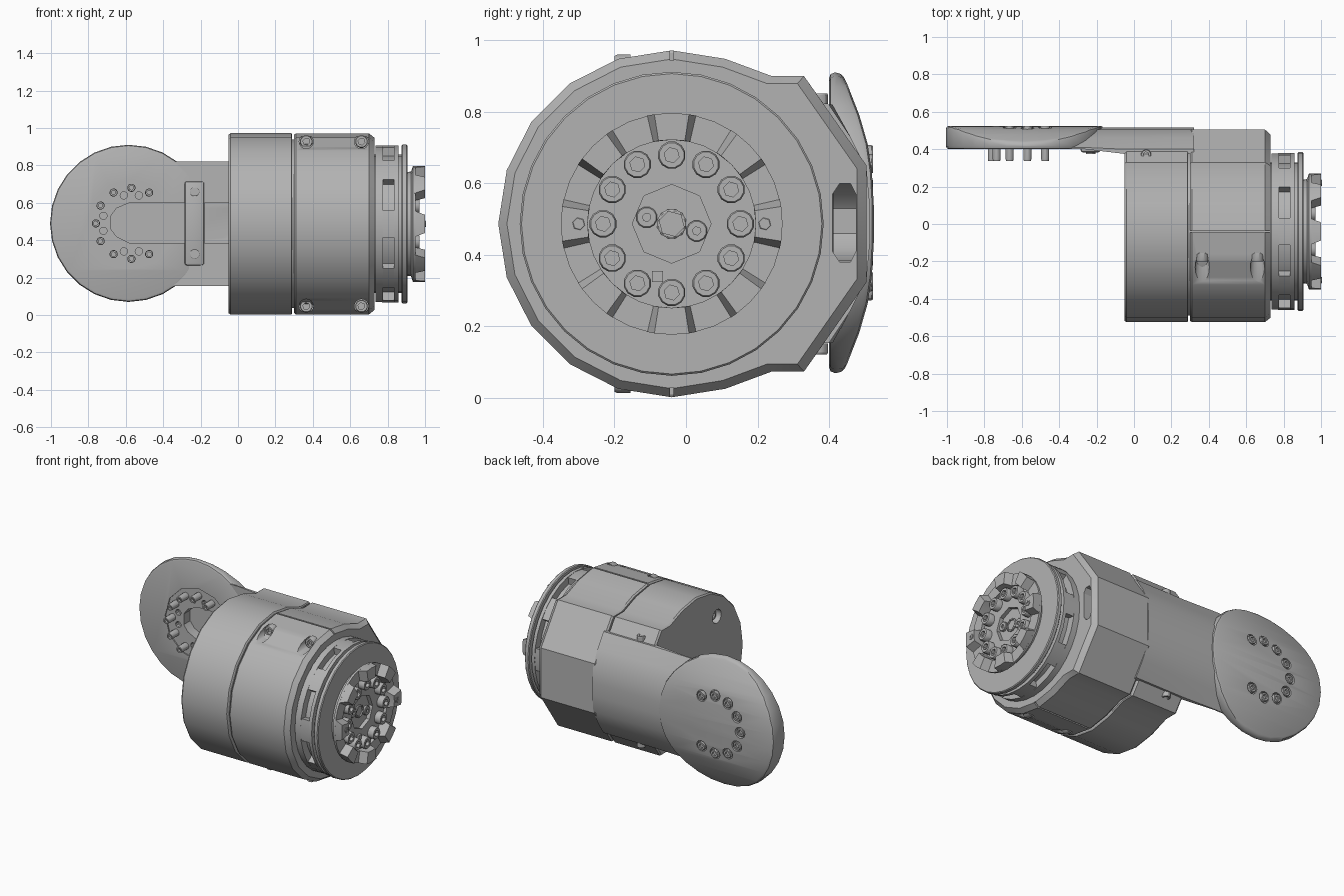
import bpy, bmesh
from math import sin, cos, radians
from mathutils import Vector

if "Cube" in bpy.data.objects:
    bpy.data.objects.remove(bpy.data.objects["Cube"])

metal = bpy.data.materials.new("satin grey metal")
metal.use_nodes = True
GREY = (0.45, 0.45, 0.45, 1)
metal.diffuse_color = GREY
metal.node_tree.nodes["Principled BSDF"].inputs["Base Color"].default_value = GREY

CY, CZ = -0.04, 0.487          # main cylinder axis
DX, DZ = -0.57, 0.49           # bolt circle centre on the end disc


# ---- helpers ----
def finish(name, bm):
    bmesh.ops.recalc_face_normals(bm, faces=bm.faces)
    mesh = bpy.data.meshes.new(name)
    bm.to_mesh(mesh)
    bm.free()
    mesh.materials.append(metal)
    ob = bpy.data.objects.new(name, mesh)
    bpy.context.collection.objects.link(ob)
    return ob


def add_loft(bm, rings):
    rows = [[bm.verts.new(p) for p in ring] for ring in rings]
    n = len(rows[0])
    for a, b in zip(rows, rows[1:]):
        for i in range(n):
            j = (i + 1) % n
            bm.faces.new((a[i], a[j], b[j], b[i]))
    bm.faces.new(rows[0][::-1])
    bm.faces.new(rows[-1])


def loft(name, rings):
    bm = bmesh.new()
    add_loft(bm, rings)
    return finish(name, bm)


def place(pts, axis, d):
    if axis == "x":
        return [(d, a, b) for a, b in pts]
    if axis == "y":
        return [(a, d, b) for a, b in pts]
    return [(a, b, d) for a, b in pts]


def prism(name, pts, axis, start, end):
    return loft(name, [place(pts, axis, start), place(pts, axis, end)])


def circle(a, b, r, n=32):
    return [(a + r * cos(radians(360 * i / n)), b + r * sin(radians(360 * i / n))) for i in range(n)]


def box(name, x0, x1, y0, y1, z0, z1):
    return prism(name, [(x0, y0), (x1, y0), (x1, y1), (x0, y1)], "z", z0, z1)


def bake(ob):
    graph = bpy.context.evaluated_depsgraph_get()
    mesh = bpy.data.meshes.new_from_object(ob.evaluated_get(graph))
    ob.modifiers.clear()
    ob.data = mesh


def boolean(ob, cutters, op="DIFFERENCE", keep=False):
    for c in cutters:
        m = ob.modifiers.new("cut", "BOOLEAN")
        m.operation, m.object, m.solver = op, c, "EXACT"
    bake(ob)
    if not keep:
        for c in cutters:
            bpy.data.objects.remove(c)


def bevel(ob, width, segments=2):
    m = ob.modifiers.new("bevel", "BEVEL")
    m.width, m.segments, m.angle_limit = width, segments, radians(40)
    bake(ob)


def bolts(name, places, axis, r, h, socket=0.55, n=12):
    """Round heads with a hex socket, pointing along axis by signed height h."""
    bm = bmesh.new()
    up = Vector(axis)
    side = up.orthogonal().normalized()
    other = up.cross(side)
    for p in places:
        def ring(radius, lift, hexed=False):
            out = []
            for i in range(n):
                k = radius * (cos(radians(30)) if hexed and i % 2 else 1)
                t = radians(360 * i / n)
                out.append(Vector(p) + up * lift + side * k * cos(t) + other * k * sin(t))
            return out
        add_loft(bm, [ring(r, 0), ring(r, h * 0.85), ring(r * 0.9, h),
                      ring(r * socket, h, True), ring(r * socket, h * 0.55, True)])
    return finish(name, bm)


# ---- housing cross-section, drawn in y and z ----
arc = [(CY + 0.485 * cos(radians(t)), CZ + 0.485 * sin(radians(t))) for t in range(72, 289, 18)]


def mirrored(upper):
    return upper + [(y, 2 * CZ - z) for y, z in reversed(upper)]


def section(x, back, scale=1.0):
    pts = mirrored(back)[len(back):] + mirrored(back)[:len(back)]
    outline = arc + pts
    return [(x, CY + (y - CY) * scale, CZ + (z - CZ) * scale) for y, z in outline]


FULL = [(0.505, 0.65), (0.33, 0.9), (0.24, 0.9)]
CAP = [(0.39, 0.815), (0.33, 0.9), (0.24, 0.9)]
shell = loft("front_housing", [section(0.3, FULL, 0.985), section(0.31, FULL),
                               section(0.7, FULL), section(0.73, FULL, 0.95)])
cap = loft("rear_cap", [section(-0.05, CAP, 0.985), section(-0.04, CAP),
                        section(0.285, CAP), section(0.29, CAP, 0.985)])
prism("seam_core", circle(CY, CZ, 0.45, 20), "x", 0.2, 0.4)

# ---- arm and domed end disc ----
def arm_ring(x, front):
    half = [(front, 0.82), (0.4 if front < 0.39 else 0.41, 0.82), (0.46, 0.73), (0.505, 0.64), (0.515, 0.53)]
    return place(mirrored(half), "x", x)


arm = loft("arm_plate", [arm_ring(-0.42, 0.402), arm_ring(-0.28, 0.402),
                         arm_ring(-0.05, 0.375), arm_ring(0.32, 0.375)])
disc = prism("end_disc", circle(-0.585, 0.49, 0.42, 28), "y", 0.4, 0.6)
dome = mirrored([(0.3, 0.93), (0.425, 0.93), (0.45, 0.88), (0.485, 0.79),
                 (0.508, 0.71), (0.52, 0.63), (0.525, 0.54)])
boolean(disc, [prism("dome_cutter", dome, "x", -1.2, 0.2)], "INTERSECT")
bevel(disc, 0.018)

# ---- cable channel through disc, arm and housing ----
slot = [(-0.04, 0.385), (-0.58, 0.385), (-0.65, 0.42), (-0.68, 0.46),
        (-0.68, 0.53), (-0.65, 0.57), (-0.58, 0.6), (-0.04, 0.6)]
trough = prism("trough_cutter", slot, "y", 0.3, 0.475)
tunnel = prism("tunnel_cutter", [(0.41, 0.41), (0.43, 0.38), (0.46, 0.38), (0.475, 0.41),
                                 (0.475, 0.57), (0.46, 0.6), (0.43, 0.6), (0.41, 0.57)], "x", -0.3, 0.8)
ring_angles = range(60, 301, 30)
ring_pts = [(DX + 0.19 * cos(radians(t)), DZ + 0.19 * sin(radians(t))) for t in ring_angles]
bores = [prism("bore", circle(x, z, 0.036, 12), "y", 0.5, 0.6) for x, z in ring_pts]
holes = [prism("hole", circle(DX + 0.155 * cos(radians(t)), DZ + 0.155 * sin(radians(t)), 0.02, 10), "y", 0.3, 0.44)
         for t in (75, 105, 165, 195, 255, 285)]
rim = prism("rim_cutter", circle(DX, DZ, 0.24, 12), "y", 0.3, 0.408)
boolean(disc, [rim] + bores + holes)
boolean(disc, [trough], keep=True)
boolean(arm, [trough])
boolean(arm, [tunnel], keep=True)
boolean(shell, [tunnel])

bolts("disc_pins", [(x, 0.41, z) for x, z in ring_pts], (0, -1, 0), 0.022, 0.073)
bolts("disc_back_bolts", [(x, 0.495, z) for x, z in ring_pts], (0, 1, 0), 0.028, 0.028)

# ---- cable strap ----
strap = box("cable_strap", -0.285, -0.18, 0.383, 0.412, 0.265, 0.715)
bevel(strap, 0.012)
bolts("strap_screws", [(-0.232, 0.385, z) for z in (0.325, 0.66)], (0, -1, 0), 0.026, 0.012)

# ---- clamp screws in pockets and split seam on the front housing ----
cuts = [box("seam_cutter", 0.2, 0.8, CY - 0.005, CY + 0.005, z, z + 0.06) for z in (-0.03, 0.944)]
screw_spots = [(x, z) for x in (0.365, 0.66) for z in (0.047, 0.927)]
cuts += [prism("pocket", circle(x, z, 0.038, 16), "y", -0.7, -0.16) for x, z in screw_spots]
boolean(shell, cuts)
bolts("clamp_screws", [(x, -0.155, z) for x, z in screw_spots], (0, -1, 0), 0.034, 0.045)

# ---- rear cap screws ----
boolean(cap, [prism("cap_bore", circle(-0.25, 0.77, 0.045, 16), "x", -0.1, 0.0)])
bolts("cap_end_screw", [(0.0, -0.25, 0.77)], (-1, 0, 0), 0.032, 0.025)
for s, label in ((1, "top"), (-1, "bottom")):
    bolts("cap_screw_" + label, [(0.065, 0.37, CZ + s * 0.335)], (0, 0, s), 0.028, 0.03)

# ---- output flange ----
prism("flange_neck", circle(CY, CZ, 0.37), "x", 0.7, 0.89)
prism("flange_inner_ring", circle(CY, CZ, 0.418), "x", 0.735, 0.775)
prism("flange_outer_ring", circle(CY, CZ, 0.42), "x", 0.835, 0.857)
bm = bmesh.new()
for k in range(8):
    wedge = []
    for t, r in ((-10, 0.36), (-10, 0.415), (0, 0.419), (10, 0.415), (10, 0.36)):
        a = radians(k * 45 + t)
        wedge.append((CY + r * cos(a), CZ + r * sin(a)))
    add_loft(bm, [place(wedge, "x", 0.77), place(wedge, "x", 0.84)])
finish("flange_pads", bm)
plate = prism("flange_disc", circle(CY, CZ, 0.425), "x", 0.875, 0.905)
bevel(plate, 0.005, 1)

# ---- toothed coupling ----
hub = loft("coupling_hub", [place(circle(CY, CZ, r), "x", x)
                            for x, r in ((0.89, 0.275), (0.925, 0.28), (0.935, 0.31), (0.95, 0.31))])
boolean(hub, [prism("floor_cutter", circle(CY, CZ, 0.235), "x", 0.93, 1.1),
              prism("well_cutter", circle(CY, CZ, 0.11, 8), "x", 0.9, 1.1)])
bm = bmesh.new()
for k in range(8):
    rows = []
    for x, half in ((0.945, 13), (1.0, 9)):
        edge = [(0.235, -half), (0.31, -half), (0.31, 0), (0.31, half), (0.235, half), (0.235, 0)]
        rows.append([(x, CY + r * cos(radians(45 * k + t)), CZ + r * sin(radians(45 * k + t))) for r, t in edge])
    add_loft(bm, rows)
finish("coupling_teeth", bm)

bolts("coupling_bolts", [(0.925, y, z) for y, z in circle(CY, CZ, 0.192, 12)], (1, 0, 0), 0.039, 0.045)
bolts("tooth_studs", [(0.995, CY + s * 0.26, CZ) for s in (-1, 1)], (1, 0, 0), 0.018, 0.009, n=6)
bolts("well_screws", [(0.9, -0.11, 0.505), (0.9, 0.03, 0.467)], (1, 0, 0), 0.03, 0.02, 0.4)
bolts("centre_bush", [(0.895, CY, CZ)], (1, 0, 0), 0.042, 0.02, 0.85)
box("index_key", 0.92, 0.945, -0.095, -0.065, 0.325, 0.355)

# ---- smooth shading with sharp edges kept ----
bpy.ops.object.select_all(action="DESELECT")
for ob in bpy.context.collection.objects:
    if ob.type == "MESH":
        ob.select_set(True)
        bpy.context.view_layer.objects.active = ob
bpy.ops.object.shade_smooth_by_angle(angle=radians(30))
